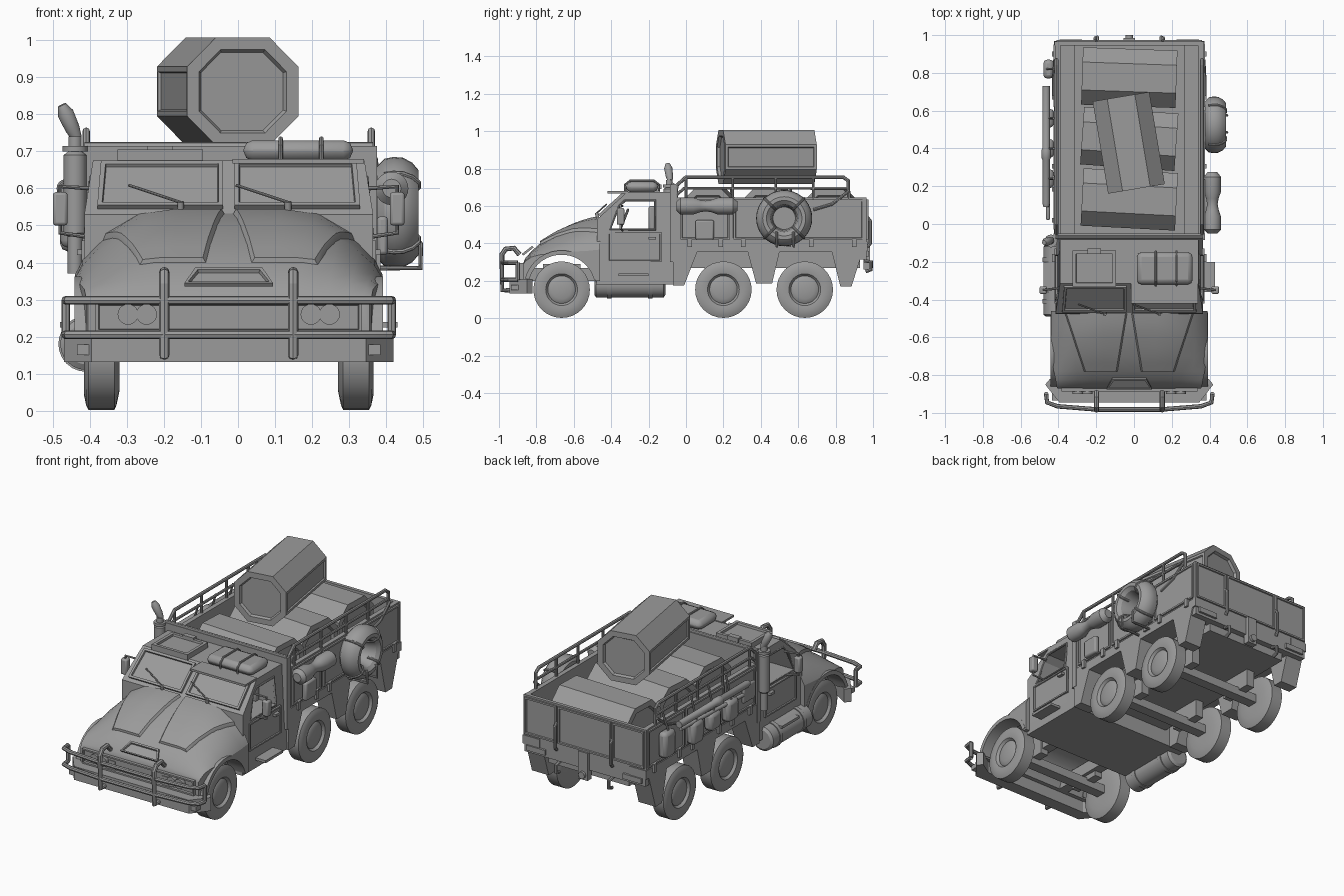
import bpy, bmesh
from math import sin, cos, pi, radians
from mathutils import Vector, Matrix

if "Cube" in bpy.data.objects:
    bpy.data.objects.remove(bpy.data.objects["Cube"])

OFF = -0.025  # truck centreline; parts are built around x = 0, then shifted
PAINT = bpy.data.materials.new("grey_paint")
PAINT.diffuse_color = (.33, .33, .33, 1)
PAINT.use_nodes = True
PAINT.node_tree.nodes["Principled BSDF"].inputs["Base Color"].default_value = PAINT.diffuse_color

def finish(name, bm, mirror=False, bevel=0):
    bmesh.ops.recalc_face_normals(bm, faces=bm.faces)
    me = bpy.data.meshes.new(name)
    bm.to_mesh(me)
    bm.free()
    me.materials.append(PAINT)
    ob = bpy.data.objects.new(name, me)
    bpy.context.collection.objects.link(ob)
    if bevel:
        m = ob.modifiers.new("Bevel", 'BEVEL')
        m.width, m.segments, m.limit_method = bevel, 2, 'ANGLE'
    if mirror:
        ob.modifiers.new("Mirror", 'MIRROR').use_mirror_merge = False
    return ob

def loft(name, rings, mirror=False, bevel=0):
    bm = bmesh.new()
    vs = [[bm.verts.new(p) for p in r] for r in rings]
    n = len(vs[0])
    for a, b in zip(vs, vs[1:]):
        for i in range(n):
            bm.faces.new((a[i], a[(i + 1) % n], b[(i + 1) % n], b[i]))
    bm.faces.new(vs[0])
    bm.faces.new(vs[-1])
    return finish(name, bm, mirror, bevel)

def box(name, x, y, z, mirror=False, bevel=0):
    return loft(name, [[(x[0], y[0], h), (x[1], y[0], h), (x[1], y[1], h), (x[0], y[1], h)] for h in z], mirror, bevel)

def side(name, pts, x0, x1, mirror=False):  # side profile (y, z) extruded across x
    return loft(name, [[(x, y, z) for y, z in pts] for x in (x0, x1)], mirror)

def lathe(name, prof, p, d, n=24, mirror=False):  # (distance, radius) pairs turned round direction d
    q = Vector(d).to_track_quat('Z', 'Y')
    angles = [2 * pi * i / n for i in range(n)]
    return loft(name, [[Vector(p) + q @ Vector((r * cos(a), r * sin(a), t)) for a in angles] for t, r in prof], mirror)

def rod(name, p, q, r, n=16, mirror=False):
    d = Vector(q) - Vector(p)
    return lathe(name, [(0, r), (d.length, r)], p, d, n, mirror)

def tube(name, pts, r, mirror=False, cyclic=False):
    cu = bpy.data.curves.new(name, 'CURVE')
    cu.dimensions, cu.bevel_depth, cu.bevel_resolution, cu.use_fill_caps = '3D', r, 2, True
    sp = cu.splines.new('POLY')
    sp.points.add(len(pts) - 1)
    for a, b in zip(sp.points, pts):
        a.co = (*b, 1)
    sp.use_cyclic_u = cyclic
    tmp = bpy.data.objects.new(name, cu)
    bm = bmesh.new()
    bm.from_mesh(bpy.data.meshes.new_from_object(tmp))
    bpy.data.objects.remove(tmp)
    return finish(name, bm, mirror)

def panel(name, pts, thick, border, depth, mirror=False):  # plate with raised rim and recessed middle
    bm = bmesh.new()
    f = bm.faces.new([bm.verts.new(p) for p in pts])
    f.normal_update()
    nrm = f.normal.copy()
    top = bmesh.ops.extrude_face_region(bm, geom=[f], use_keep_orig=True)['geom']
    face = [g for g in top if isinstance(g, bmesh.types.BMFace)]
    bmesh.ops.translate(bm, verts=face[0].verts, vec=nrm * thick)
    bmesh.ops.inset_region(bm, faces=face, thickness=border)
    bmesh.ops.inset_region(bm, faces=face, thickness=.003)
    bmesh.ops.translate(bm, verts=face[0].verts, vec=nrm * -depth)
    return finish(name, bm, mirror)

def cut(ob, cutter):
    m = ob.modifiers.new("Cut", 'BOOLEAN')
    m.object, m.solver = cutter, 'EXACT'
    me = bpy.data.meshes.new_from_object(ob.evaluated_get(bpy.context.evaluated_depsgraph_get()))
    ob.modifiers.clear()
    ob.data = me
    bpy.data.objects.remove(cutter)

# Wheels, axles and chassis
tyre = [(0, .05), (0, .1), (.008, .138), (.014, .151), (.084, .151), (.09, .138), (.096, .11), (.092, .085), (.078, .074),
        (.082, .068), (.088, .05), (.09, .01)]
for y in (-.665, .2, .635):
    lathe("wheel", tyre, (.295, y, .153), (1, 0, 0), 32, True)
    box("axle", (-.31, .31), (y - .03, y + .03), (.135, .185))
    box("spring", (.17, .22), (y - .1, y + .1), (.17, .29), True)
box("chassis", (-.26, .26), (-.07, .93), (.27, .37))
box("chassis_rail", (.15, .21), (-.88, -.45), (.2, .27), True)

# Cab with open side windows, doors, seats
win = [(-.405, .475), (-.36, .6), (-.325, .63), (-.165, .63), (-.165, .475)]
cab = side("cab", [(-.48, .18), (-.07, .18), (-.07, .675), (-.315, .675), (-.475, .53)], -.39, .39)
for v in cab.data.vertices:
    v.co.x *= .94 if v.co.z > .6 else 1
cut(cab, side("window_cutter", win, -.5, .5))
tube("window_frame", [(.385 if z < .5 else .37, y, z) for y, z in win], .007, True, True)
panel("door", [(.385, -.42, .3), (.385, -.13, .3), (.385, -.13, .46), (.385, -.42, .46)], .012, .012, .006, True)
box("door_handle", (.39, .41), (-.2, -.16), (.42, .435), True)
box("seat_back", (.08, .28), (-.2, -.165), (.47, .6), True, .01)
wheel = [(cos(a * pi / 8), sin(a * pi / 8)) for a in range(16)]
tube("steering_wheel", [(-.18 + .07 * c, -.33 + .02 * s, .53 + .05 * s) for c, s in wheel], .007, cyclic=True)
box("side_step", (.36, .455), (-.36, -.2), (.225, .24), True)

# Windscreen panes, wipers, visor and mirrors
ws = lambda x, t, o=0: (x, -.475 + .16 * t - o, .53 + .145 * t + o)
panel("windscreen", [ws(.015, .1), ws(.355, .1), ws(.345, .93), ws(.015, .93)], .014, .018, .01, True)
for x in (-.13, .16):
    tube("wiper", [ws(x, .1, .018), ws(x - .14, .42, .018)], .004)
    rod("wiper_motor", ws(x, .02), ws(x, .1, .02), .009)
box("visor", (.01, .365), (-.42, -.31), (.668, .68))
box("mirror", (.435, .475), (-.37, -.33), (.5, .59), True, .008)
tube("mirror_arm", [(.37, -.34, .6), (.455, -.35, .605), (.455, -.35, .48), (.385, -.34, .47)], .006, True)

# Hood: cross-sections (y, top z, half width, roundness), opened by the wheel arches
HY = [(-.46, .535, .415, 1), (-.53, .52, .415, 1), (-.59, .5, .415, .95), (-.7, .45, .41, .85), (-.78, .4, .4, .6),
      (-.825, .36, .39, .4), (-.86, .32, .385, .25), (-.87, .295, .38, .15)]
HU = [(0, 0), (.5, 0), (.7, .1), (.84, .24), (.95, .38), (1, .5), (1, 1)]

def hood_z(x, y):
    for a, b in zip(HY, HY[1:]):
        if y >= b[0]:
            _, z, w, k = [p + (q - p) * (y - a[0]) / (b[0] - a[0]) for p, q in zip(a, b)]
            break
    for (u0, d0), (u1, d1) in zip(HU, HU[1:]):
        if abs(x) / w <= u1:
            return z - (z - .2) * k * (d0 + (d1 - d0) * (abs(x) / w - u0) / (u1 - u0))

half = lambda y, z, w, k, s: [(s * u * w, y, z - d * (k if d < 1 else 1) * (z - .2)) for u, d in HU]
hood = loft("hood", [half(*h, 1)[::-1] + half(*h, -1)[1:] for h in HY])
cut(hood, rod("arch_cutter", (-.6, -.665, .16), (.6, -.665, .16), .185, 40))
scoop = []
for t in [i / 7 for i in range(8)]:
    y, a, b = -.475 - .305 * t, .012 + .05 * t, .34 - .1 * t
    xs = [a, a + .008, a + (b - a) * .4, a + (b - a) * .7, b - .008, b]
    scoop.append([(x, y, hood_z(x, y) + (.013 if 0 < k < 5 else 0)) for k, x in enumerate(xs)]
                 + [(x, y, hood_z(x, y) - .02) for x in (b, a)])
loft("hood_scoop", scoop, True)
sweep = [radians(15 + 10 * k) for k in range(16)]
side("wheel_arch", [(-.665 + r * cos(a), .16 + r * sin(a)) for r, s in ((.203, 1), (.18, -1)) for a in sweep[::s]],
     .31, .416, True)

# Grille, headlights, bumper and brush guard
panel("grille", [(-.36, -.868, .21), (.36, -.868, .21), (.36, -.868, .295), (-.36, -.868, .295)], .02, .012, .012)
panel("air_intake", [(-.12, -.87, .335), (.12, -.87, .335), (.09, -.815, .378), (-.09, -.815, .378)], .012, .012, .01)
for x in (.222, .272):
    rod("headlight", (x, -.87, .26), (x, -.9, .26), .028, 20, True)
plan = [(-.445, -.85), (-.37, -.945), (.37, -.945), (.445, -.85), (.42, -.82), (.34, -.87), (-.34, -.87), (-.42, -.82)]
loft("bumper", [[(x, y, z) for x, y in plan] for z in (.132, .21)])
box("fog_light", (.36, .41), (-.935, -.89), (.15, .178), True)
bar = [(.44, -.9), (.435, -.945), (.38, -.965), (.17, -.982)]
for z in (.298, .205):
    tube("guard_bar", [(x, y, z) for x, y in bar] + [(-x, y, z) for x, y in bar[::-1]], .012)
tube("guard_end", [(.44, -.9, .298), (.44, -.9, .205)], .012, True)
tube("guard_upright", [(.174, y, z) for y, z in ((-.9, .15), (-.982, .15), (-.985, .34), (-.965, .37), (-.92, .375), (-.89, .34))],
     .014, True)

# Roof hatch and strapped pack
panel("hatch", [(-.3, -.33, .67), (-.07, -.33, .67), (-.07, -.14, .67), (-.3, -.14, .67)], .035, .025, .012)
box("hatch_handle", (-.22, -.15), (-.16, -.13), (.69, .715))
box("roof_pack", (.04, .335), (-.32, -.15), (.675, .73), bevel=.025)
for x in (.14, .25):
    tube("pack_strap", [(x, y, z) for y, z in ((-.325, .68), (-.325, .715), (-.3, .735), (-.17, .735), (-.145, .715), (-.145, .68))], .006)

# Cargo bed with skirts over the wheels
box("bed_floor", (-.39, .39), (-.06, .96), (.355, .4))
box("bed_side", (.365, .392), (-.05, .965), (.36, .645), True)
box("bulkhead", (-.4, .4), (-.085, -.05), (.3, .715))
tube("bulkhead_rail", [(-.39, -.07, .715), (.39, -.07, .715)], .01)
skirt = [(-.07, .41), (-.07, .175), (-.01, .175), (.06, .355), (.33, .355), (.375, .185), (.46, .185), (.5, .355),
         (.78, .355), (.825, .17), (.885, .17), (.945, .36), (.97, .36), (.97, .41)]
side("skirt", skirt, .29, .398, True)
for a, b in ((-.03, .235), (.255, .6), (.62, .95)):
    panel("side_panel", [(.388, a, .42), (.388, b, .42), (.388, b, .635), (.388, a, .635)], .014, .014, .006, True)
    for y in (a + .05, b - .05):
        box("hinge", (.39, .41), (y - .012, y + .012), (.38, .43), True)

# Tailgate, lights and tow gear
box("tailgate", (-.395, .395), (.945, .965), (.36, .645))
for a, b in ((-.385, -.18), (-.17, .17), (.18, .385)):
    panel("tailgate_panel", [(b, .963, .42), (a, .963, .42), (a, .963, .635), (b, .963, .635)], .012, .014, .007)
tube("tailgate_latch", [(.18, .97, .38), (.18, .985, .4), (.18, .985, .52), (.18, .97, .54)], .009, True)
box("tail_beam", (-.39, .39), (.9, .965), (.315, .375))
box("tail_light", (.25, .37), (.96, .978), (.33, .36), True)
tube("tow_shackle", [(.17, .95, .31), (.17, .99, .3), (.17, .99, .26), (.17, .96, .25)], .01, True)
box("hitch", (-.03, .03), (.95, .985), (.26, .42))
rod("tow_hook", (0, .98, .29), (0, 1.0, .29), .02)

# Hand rails
R = .385
tube("hand_rail", [(R, y, z) for y, z in ((-.055, .6), (-.05, .71), (0, .755), (.84, .755), (.868, .735), (.87, .6))], .01, True)
tube("lower_rail", [(R, -.05, .66), (R, -.01, .695), (R, .87, .695)], .008, True)
for y in (.0, .25, .48, .68):
    rod("rail_post", (R, y, .43), (R, y, .755), .008, 10, True)
tube("rail_brace", [(R + .015, .68, .58), (R + .015, .78, .61), (R + .01, .87, .68)], .008, True)

# Octagonal crates: three in the bed, one on top
def crate(name, centre, length, turn):
    w, h, c = .152, .145, .078
    bm = bmesh.new()
    octo = [(w, c - h), (w, h - c), (w - c, h), (c - w, h), (-w, h - c), (-w, c - h), (c - w, -h), (w - c, -h)]
    rows = [[bm.verts.new((x, y, z)) for x, z in octo] for y in (-length / 2, length / 2)]
    ends = [bm.faces.new(r) for r in rows]
    walls = [bm.faces.new((rows[0][i], rows[0][(i + 1) % 8], rows[1][(i + 1) % 8], rows[1][i])) for i in range(8)]
    bmesh.ops.recalc_face_normals(bm, faces=bm.faces)
    bmesh.ops.inset_individual(bm, faces=ends, thickness=.035, depth=0)
    bmesh.ops.inset_individual(bm, faces=ends, thickness=.008, depth=-.014)
    bmesh.ops.inset_individual(bm, faces=walls[::4], thickness=.02, depth=0)
    bmesh.ops.inset_individual(bm, faces=walls[::4], thickness=.005, depth=-.008)
    bmesh.ops.transform(bm, verts=bm.verts, matrix=Matrix.Translation(centre) @ Matrix.Rotation(radians(turn), 4, 'Z'))
    finish(name, bm)

for y, t in ((.13, 87), (.45, 86), (.775, 88)):
    crate("bed_crate", (0, y, .545), .5, t)
crate("top_crate", (-.003, .43, .862), .495, 9.5)

# Life ring with bands, on its carrier
prof = [(0, .06), (0, .125), (.02, .145), (.045, .15), (.07, .148), (.095, .135), (.112, .115), (.112, .095), (.095, .075), (.06, .065), (.005, .06)]
lathe("life_ring", prof, (.4, .525, .535), (1, 0, 0), 36)
for k in [pi / 4 + a * pi / 2 for a in range(4)]:
    tube("ring_band", [(.4 + t, .525 + r * cos(k), .535 + r * sin(k)) for t, r in prof[2:10]], .007)
for y in (.485, .575):
    tube("ring_carrier", [(.39, y, .385), (.518, y, .385), (.518, y, .45), (.51, y, .46)], .007)

# Right side: tied roll and fuel can
lathe("tied_roll", [(0, .025), (.02, .045), (.09, .045), (.125, .033), (.155, .028), (.185, .033), (.22, .045), (.3, .045),
                    (.325, .025)], (.44, -.05, .6), (0, 1, 0))
box("fuel_can", (.4, .43), (.05, .15), (.42, .525), bevel=.01)

# Left side: exhaust stack, tank, poles and bags
lathe("exhaust_stack", [(0, .02), (.1, .02), (.11, .031), (.32, .031), (.33, .018), (.37, .018)], (-.415, -.09, .37), (0, 0, 1))
rod("stack_cap", (-.415, -.09, .7), (-.415, -.09, .715), .034)
lathe("exhaust_tip", [(0, .014), (.03, .02), (.075, .022), (.1, .012)], (-.41, -.085, .735), (-.45, -.15, 1))
lathe("fuel_tank", [(0, .055), (.01, .07), (.37, .07), (.38, .055)], (-.385, -.49, .18), (0, 1, 0))
for y in (-.41, -.19):
    rod("tank_strap", (-.385, y - .012, .18), (-.385, y + .012, .18), .075, 24)
lathe("pole_tube", [(0, .015), (.02, .02), (.25, .02), (.26, .025), (.3, .025), (.31, .02), (.64, .02)], (-.44, .09, .6), (0, 1, 0), 16)
rod("shovel_handle", (-.43, .12, .54), (-.43, .7, .56), .011)
box("shovel_blade", (-.44, -.42), (.02, .13), (.49, .59), bevel=.008)
for y, z, h in ((.24, .44, .12), (.4, .45, .1), (.56, .43, .13), (.82, .45, .15)):
    box("side_bag", (-.455, -.4), (y - .05, y + .05), (z, z + h), bevel=.02)
    tube("bag_strap", [(-.435, y, z + h), (-.4, y, .69)], .006)

# Shift to the true centreline and shade
for ob in bpy.data.objects:
    ob.location.x += OFF
    ob.select_set(True)
    bpy.context.view_layer.objects.active = ob
bpy.ops.object.shade_smooth_by_angle(angle=radians(28))
